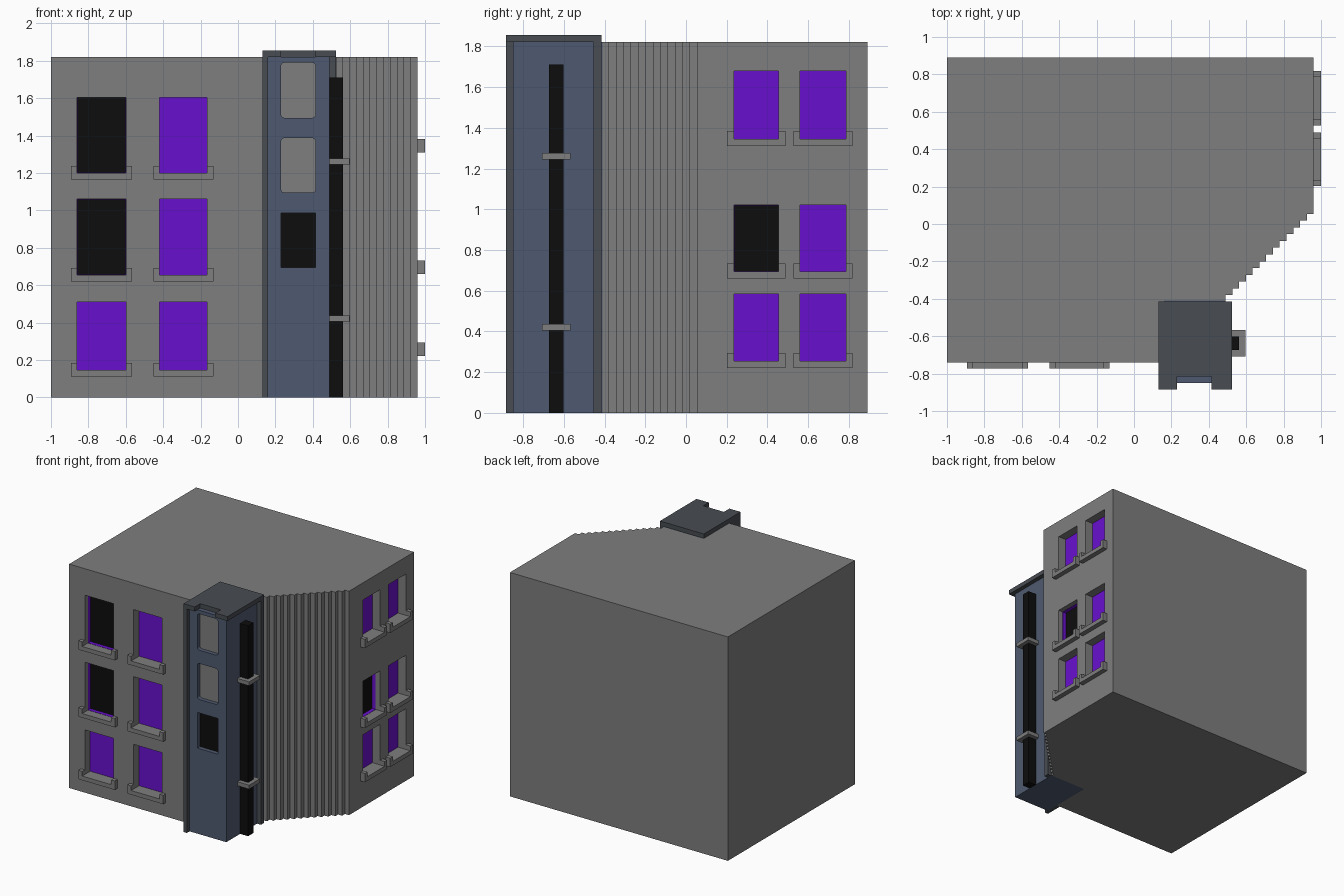
import bpy, bmesh

if "Cube" in bpy.data.objects:
    bpy.data.objects.remove(bpy.data.objects["Cube"])


def material(name, rgb):
    m = bpy.data.materials.new(name)
    m.diffuse_color = (*rgb, 1)
    m.use_nodes = True
    m.node_tree.nodes["Principled BSDF"].inputs["Base Color"].default_value = m.diffuse_color
    return m


GREY = material("wall grey", (0.21, 0.21, 0.21))
PURPLE = material("purple glass", (0.14, 0.005, 0.62))
BLACK = material("black", (0.004, 0.004, 0.004))
BLUE = material("slate blue", (0.078, 0.102, 0.16))
DARK = material("dark trim", (0.065, 0.073, 0.084))


def finish(name, bm, mat):
    bmesh.ops.recalc_face_normals(bm, faces=bm.faces)
    me = bpy.data.meshes.new(name)
    bm.to_mesh(me)
    bm.free()
    ob = bpy.data.objects.new(name, me)
    bpy.context.collection.objects.link(ob)
    me.materials.append(mat)
    return ob


def add_prism(bm, base, offset):
    """Extrude a closed outline of 3D points along an offset."""
    f = bm.faces.new([bm.verts.new(p) for p in base])
    r = bmesh.ops.extrude_face_region(bm, geom=[f], use_keep_orig=True)
    verts = [v for v in r["geom"] if isinstance(v, bmesh.types.BMVert)]
    bmesh.ops.translate(bm, vec=offset, verts=verts)


def add_box(bm, x0, x1, y0, y1, z0, z1):
    add_prism(bm, [(x0, y0, z0), (x1, y0, z0), (x1, y1, z0), (x0, y1, z0)],
              (0, 0, z1 - z0))


def boxes(name, mat, *dims):
    bm = bmesh.new()
    for d in dims:
        add_box(bm, *d)
    return finish(name, bm, mat)


def prism(name, mat, base, offset):
    bm = bmesh.new()
    add_prism(bm, base, offset)
    return finish(name, bm, mat)


def cut(ob, cutter):
    """Subtract the cutter from the object and remove it."""
    cutter.hide_render = True
    mod = ob.modifiers.new("openings", "BOOLEAN")
    mod.operation, mod.solver, mod.object = "DIFFERENCE", "EXACT", cutter
    bpy.context.view_layer.objects.active = ob
    bpy.ops.object.modifier_apply(modifier=mod.name)
    bpy.data.objects.remove(cutter)


def on_wall(side, u0, u1, d0, d1, z0, z1):
    """Box limits on a wall: u along it, d outward from its surface."""
    if side == "front":
        return (u0, u1, -0.74 - d1, -0.74 - d0, z0, z1)
    return (0.96 + d0, 0.96 + d1, u0, u1, z0, z1)


# Main block with the saw-tooth corner
STEPS, S = 13, 0.47 / 13
outline = [(-1, 0.89), (-1, -0.74), (0.16, -0.74), (0.16, -0.41), (0.49, -0.41)]
for i in range(STEPS):
    y = -0.38 + i * S
    outline += [(0.49 + i * S, y), (0.49 + (i + 1) * S, y)]
outline.append((0.96, 0.89))
body = prism("main_block", GREY, [(x, y, 0) for x, y in outline], (0, 0, 1.82))

# Windows: side, columns, rows, sill reach, black (column, row) pairs
DEPTH = 0.075
walls = [
    ("front", [(-0.86, -0.60), (-0.42, -0.165)],
     [(0.147, 0.51), (0.655, 1.06), (1.2, 1.605)], 0.033, {(0, 1), (0, 2)}),
    ("right", [(0.235, 0.455), (0.56, 0.785)],
     [(0.255, 0.585), (0.695, 1.02), (1.345, 1.68)], 0.04, {(0, 1)}),
]
holes = bmesh.new()
for side, cols, rows, reach, blacks in walls:
    for c, (u0, u1) in enumerate(cols):
        for r, (z0, z1) in enumerate(rows):
            tag = f"{side}_{c + 1}_{r + 1}"
            add_box(holes, *on_wall(side, u0, u1, -DEPTH, 0.05, z0, z1))
            dark = (c, r) in blacks
            boxes("pane_" + tag, BLACK if dark else PURPLE,
                  on_wall(side, u0, u1, -DEPTH, -DEPTH + 0.005, z0, z1))
            if dark:  # purple lining around the open window
                t, a, b = 0.002, -DEPTH + 0.005, -0.04
                boxes("lining_" + tag, PURPLE,
                      on_wall(side, u0, u1, a, b, z0, z0 + t),
                      on_wall(side, u0, u1, a, b, z1 - t, z1),
                      on_wall(side, u0, u0 + t, a, b, z0 + t, z1 - t),
                      on_wall(side, u1 - t, u1, a, b, z0 + t, z1 - t))
            # U-shaped sill with raised ends
            e, lo, hi = 0.033, z0 - 0.034, z0 + 0.038
            prof = [(u0 - e, lo), (u1 + e, lo), (u1 + e, hi), (u1, hi),
                    (u1, z0), (u0, z0), (u0, hi), (u0 - e, hi)]
            if side == "front":
                prism("sill_" + tag, GREY, [(u, -0.74, z) for u, z in prof], (0, -reach, 0))
            else:
                prism("sill_" + tag, GREY, [(0.96, u, z) for u, z in prof], (reach, 0, 0))
cut(body, finish("window_cutter", holes, GREY))

# Corner tower with three recessed panels, the upper two rounded
tower = boxes("tower", BLUE, (0.16, 0.49, -0.85, -0.41, 0, 1.82))
panels = [(0.695, 0.985, BLACK, 0), (1.095, 1.387, GREY, 0.018), (1.495, 1.79, GREY, 0.018)]
holes = bmesh.new()
for i, (z0, z1, mat, rad) in enumerate(panels):
    one = bmesh.new()
    add_box(one, 0.23, 0.415, -0.9, -0.812, z0, z1)
    if rad:
        edges = [e for e in one.edges if abs(e.verts[0].co.y - e.verts[1].co.y) > 0.05]
        bmesh.ops.bevel(one, geom=edges, offset=rad, segments=3, profile=0.5, affect="EDGES")
    tmp = bpy.data.meshes.new("tmp")
    one.to_mesh(tmp)
    one.free()
    holes.from_mesh(tmp)
    bpy.data.meshes.remove(tmp)
    boxes(f"tower_panel_{i + 1}", mat, (0.23, 0.415, -0.817, -0.81, z0, z1))
cut(tower, finish("panel_cutter", holes, BLUE))

# Tower trim posts and notched cap
boxes("tower_posts", DARK, (0.13, 0.16, -0.885, -0.74, 0, 1.82),
      (0.49, 0.525, -0.455, -0.415, 0, 1.82))
cap = [(0.13, -0.415), (0.13, -0.885), (0.23, -0.885), (0.23, -0.815),
       (0.415, -0.815), (0.415, -0.885), (0.49, -0.885), (0.525, -0.885), (0.525, -0.415)]
prism("tower_cap", DARK, [(x, y, 1.82) for x, y in cap], (0, 0, 0.036))

# Drain pipe and its brackets
boxes("drain_pipe", BLACK, (0.49, 0.562, -0.673, -0.602, 0, 1.71))
for i, z in enumerate((0.405, 1.245)):
    boxes(f"pipe_bracket_{i + 1}", GREY, (0.49, 0.596, -0.708, -0.567, z, z + 0.032))
